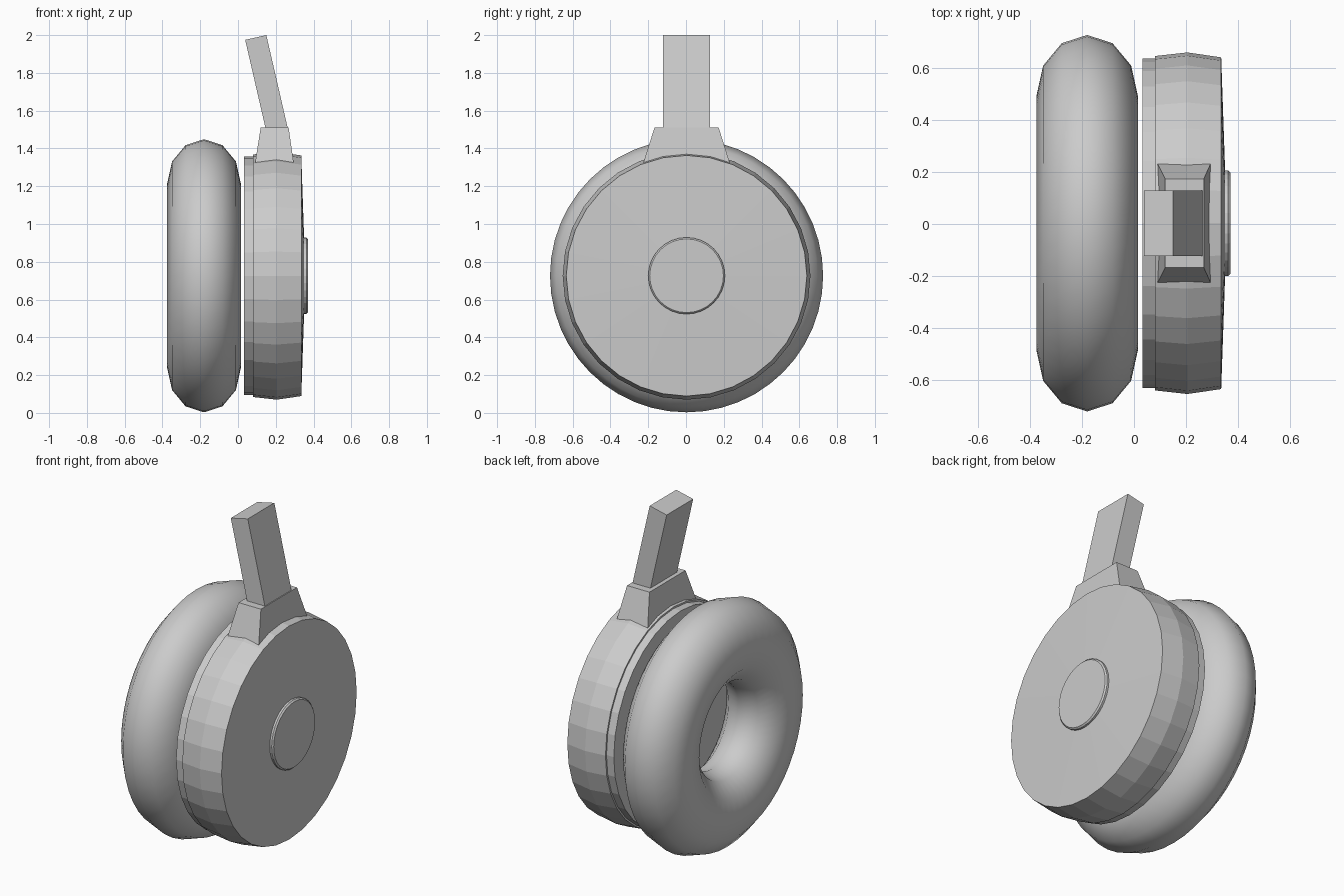
import bpy, bmesh, math
from mathutils import Vector

if "Cube" in bpy.data.objects:
    bpy.data.objects.remove(bpy.data.objects["Cube"])

CY, CZ = 0.003, 0.726          # wheel axis position


def finish(name, bm, smooth=False):
    bmesh.ops.recalc_face_normals(bm, faces=bm.faces[:])
    mesh = bpy.data.meshes.new(name)
    bm.to_mesh(mesh)
    bm.free()
    for p in mesh.polygons:
        p.use_smooth = smooth
    obj = bpy.data.objects.new(name, mesh)
    bpy.context.collection.objects.link(obj)
    return obj


def lathe(name, profile, segs, closed=False, smooth=False):
    """Revolve (x, radius) points about the x-parallel wheel axis."""
    bm = bmesh.new()
    rings = []
    for x, r in profile:
        if r == 0:
            rings.append([bm.verts.new((x, CY, CZ))] * segs)
            continue
        angles = [2 * math.pi * i / segs for i in range(segs)]
        rings.append([bm.verts.new((x, CY + r * math.cos(a), CZ + r * math.sin(a)))
                      for a in angles])
    pairs = list(zip(rings, rings[1:]))
    if closed:
        pairs.append((rings[-1], rings[0]))
    for a, b in pairs:
        for i in range(segs):
            j = (i + 1) % segs
            quad = dict.fromkeys((a[i], a[j], b[j], b[i]))
            bm.faces.new(list(quad))
    return finish(name, bm, smooth)


def loft(name, lower, upper):
    """Six-sided block between two rectangles of corner points."""
    bm = bmesh.new()
    a = [bm.verts.new(p) for p in lower]
    b = [bm.verts.new(p) for p in upper]
    bm.faces.new(a)
    bm.faces.new(b)
    for i in range(4):
        j = (i + 1) % 4
        bm.faces.new((a[i], a[j], b[j], b[i]))
    return finish(name, bm)


def rect(x0, x1, y, z0, z1):
    return [(x0, CY - y, z0), (x1, CY - y, z1), (x1, CY + y, z1), (x0, CY + y, z0)]


# Tyre: slightly squashed torus with a 12-sided section
section = [(-0.18 + 0.195 * math.cos(k * math.pi / 6),
            0.488 + 0.235 * math.sin(k * math.pi / 6)) for k in range(12)]
lathe("tyre", section, 48, closed=True, smooth=True)

# Wheel housing, its back plate and the hub cap
lathe("housing", [(0.08, 0), (0.08, 0.642), (0.205, 0.656), (0.335, 0.637), (0.35, 0.2), (0.35, 0)], 32)
lathe("back_plate", [(0.032, 0), (0.032, 0.632), (0.085, 0.632), (0.085, 0)], 32)
lathe("hub_cap", [(0.335, 0), (0.335, 0.203), (0.362, 0.203), (0.37, 0.195), (0.37, 0)], 32)

# Tapered mounting bracket on top of the housing
loft("bracket", rect(0.09, 0.295, 0.23, 1.32, 1.32), rect(0.12, 0.268, 0.17, 1.51, 1.51))

# Tilted stem
top = rect(0.038, 0.15, 0.125, 1.975, 2.0)
slide = Vector((0.122, 0, -0.53))
loft("stem", [Vector(p) + slide for p in top], top)
